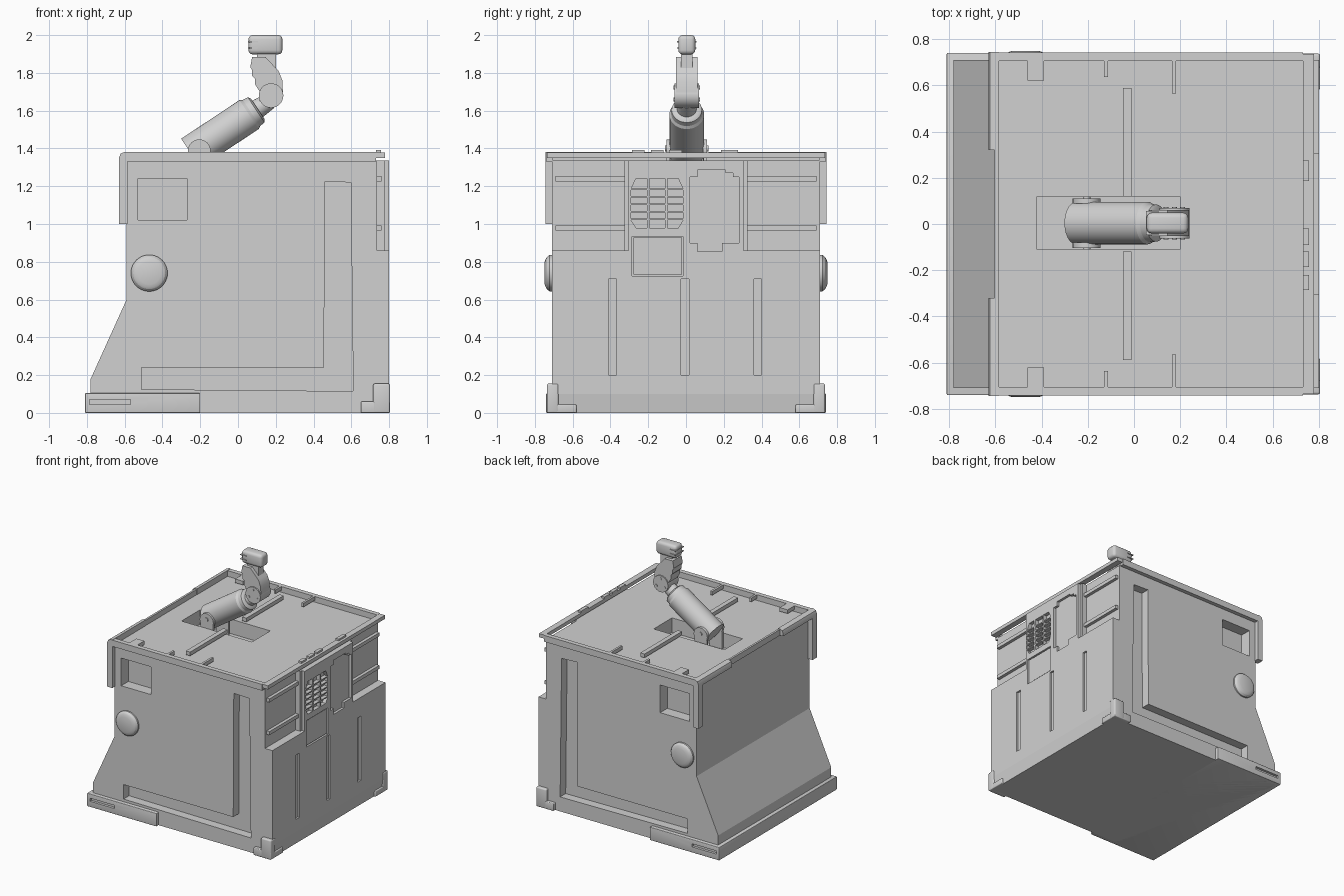
import bpy, bmesh, math
from mathutils import Vector

if "Cube" in bpy.data.objects:
    bpy.data.objects.remove(bpy.data.objects["Cube"])

grey = bpy.data.materials.new("light_grey")
grey.diffuse_color = (0.64, 0.64, 0.64, 1)
grey.use_nodes = True
grey.node_tree.nodes["Principled BSDF"].inputs["Base Color"].default_value = grey.diffuse_color


def add_box(bm, x0, x1, y0, y1, z0, z1, bevel=0):
    """Box from its limits; limits may come in any order."""
    lo = Vector((min(x0, x1), min(y0, y1), min(z0, z1)))
    hi = Vector((max(x0, x1), max(y0, y1), max(z0, z1)))
    vs = bmesh.ops.create_cube(bm, size=1)["verts"]
    for v in vs:
        v.co = Vector([lo[i] if v.co[i] < 0 else hi[i] for i in range(3)])
    if bevel:
        es = list({e for v in vs for e in v.link_edges})
        bmesh.ops.bevel(bm, geom=es, offset=bevel, segments=3, profile=0.5, affect='EDGES')


def add_prism(bm, pts, a, b, axis='Y'):
    """Extrude a profile: axis Y takes (x, z) points, axis X takes (y, z) points."""
    place = (lambda p, t: (p[0], t, p[1])) if axis == 'Y' else (lambda p, t: (t, p[0], p[1]))
    lo = [bm.verts.new(place(p, a)) for p in pts]
    hi = [bm.verts.new(place(p, b)) for p in pts]
    bm.faces.new(lo)
    bm.faces.new(hi[::-1])
    n = len(pts)
    for i in range(n):
        j = (i + 1) % n
        bm.faces.new((lo[i], hi[i], hi[j], lo[j]))


def add_cyl(bm, p, q, r1, r2=None, seg=32):
    p, q = Vector(p), Vector(q)
    d = q - p
    m = d.to_track_quat('Z', 'Y').to_matrix().to_4x4()
    m.translation = (p + q) / 2
    bmesh.ops.create_cone(bm, cap_ends=True, segments=seg, radius1=r1,
                          radius2=r1 if r2 is None else r2, depth=d.length, matrix=m)


def finish(name, bm, smooth=True):
    bmesh.ops.recalc_face_normals(bm, faces=bm.faces[:])
    me = bpy.data.meshes.new(name)
    bm.to_mesh(me)
    bm.free()
    me.materials.append(grey)
    ob = bpy.data.objects.new(name, me)
    bpy.context.collection.objects.link(ob)
    bpy.ops.object.select_all(action='DESELECT')
    ob.select_set(True)
    bpy.context.view_layer.objects.active = ob
    if smooth:
        bpy.ops.object.shade_smooth_by_angle(angle=math.radians(35))
    return ob


def cut(ob, bm):
    """Subtract the cutter mesh from an object, then drop the cutter."""
    cutter = finish("cutter", bm, False)
    mod = ob.modifiers.new("cut", 'BOOLEAN')
    mod.operation, mod.solver, mod.object = 'DIFFERENCE', 'EXACT', cutter
    bpy.context.view_layer.objects.active = ob
    bpy.ops.object.modifier_apply(modifier=mod.name)
    bpy.data.objects.remove(cutter, do_unlink=True)


# Main body
bm = bmesh.new()
add_prism(bm, [(-.78, 0), (-.78, .18), (-.59, .60), (-.59, 1.335), (.80, 1.335),
               (.80, .10), (.788, 0)], -.71, .71)
body = finish("body", bm, False)

# Body recesses: side windows, L grooves, shoulder steps, arm pit, end panels
c = bmesh.new()
L = [(-.51, .125), (.61, .115), (.597, 1.22), (.46, 1.225), (.455, .24), (-.51, .24)]
for s in (-1, 1):
    add_box(c, -.53, -.27, s * .62, s * .8, 1.02, 1.24)
    add_prism(c, L, s * .64, s * .8)
    add_box(c, .735, .9, s * .305, s * .8, .86, 1.4)
add_box(c, -.42, .20, -.11, .12, 1.22, 1.5)
for y in (-.39, -.005, .38):
    add_box(c, .785, .9, y - .021, y + .021, .20, .71)
add_box(c, .785, .9, -.285, -.015, .725, .935)
add_prism(c, [(.02, .9), (.06, .9), (.06, .855), (.19, .855), (.19, .9), (.28, .9), (.28, 1.25),
              (.25, 1.25), (.25, 1.27), (.21, 1.27), (.21, 1.285), (.06, 1.285), (.06, 1.25),
              (.02, 1.25)], .78, .9, 'X')
rows = [(.98, 1.02), (1.028, 1.06), (1.068, 1.1), (1.108, 1.14), (1.148, 1.18), (1.188, 1.24)]
for r, (z0, z1) in enumerate(rows):
    for col in range(3):
        y0 = -.29 + col * .0955
        y1 = y0 + .083
        a, b = (.025 if col == 0 else 0), (.025 if col == 2 else 0)
        lo, hi = r == 0, r == 5
        add_prism(c, [(y0 + a * lo, z0), (y1 - b * lo, z0), (y1 - b * hi, z1), (y0 + a * hi, z1)],
                  .77, .9, 'X')
cut(body, c)

# Small inner plate in the lower end recess
bm = bmesh.new()
add_box(bm, .76, .793, -.278, -.022, .732, .928)
finish("hatch_plate", bm)

# Roof slab with recessed panels, pit opening and sloped end
bm = bmesh.new()
add_box(bm, -.60, .80, -.735, .735, 1.33, 1.37)
roof = finish("roof", bm, False)
c = bmesh.new()
add_box(c, -.42, .20, -.11, .12, 1.2, 1.5)
add_box(c, .32, .665, .02, .625, 1.358, 1.5)
add_box(c, .32, .665, -.61, -.01, 1.358, 1.5)
add_prism(c, [(.775, 1.42), (.775, 1.372), (.805, 1.332), (.83, 1.42)], -.305, .305)
for s in (-1, 1):
    add_box(c, .782, .9, s * .305, s * .8, 1.3, 1.5)
cut(roof, c)

# Raised roof rim, ribs and clips
bm = bmesh.new()
for s in (-1, 1):
    add_box(bm, -.60, .73, s * .705, s * .742, 1.33, 1.38)
    for x0, x1, y in ((-.46, -.39, .62), (-.13, -.113, .635), (.165, .182, .565)):
        add_box(bm, x0, x1, s * y, s * .72, 1.35, 1.38)
    add_box(bm, -.047, -.01, s * .118, s * .588, 1.35, 1.38)
add_box(bm, -.603, -.587, -.742, .742, 1.33, 1.378)
add_box(bm, .73, .778, -.735, .735, 1.35, 1.379)
finish("roof_rim", bm)
bm = bmesh.new()
for y0, y1 in ((-.285, -.22), (-.185, -.12), (-.09, -.02), (.185, .275)):
    add_box(bm, .73, .758, y0, y1, 1.36, 1.393)
finish("roof_clips", bm)

# Corner guards at the sloped end
guard = [(-.63, 1.35), (-.622, 1.372), (-.60, 1.382), (-.585, 1.382)]
bm = bmesh.new()
for s in (-1, 1):
    add_prism(bm, [(-.585, 1.0), (-.63, 1.0)] + guard, s * .69, s * .744)
    add_prism(bm, [(-.585, 1.33), (-.63, 1.33)] + guard, s * .32, s * .69)
finish("corner_guards", bm)

# Rails and posts in the shoulder steps
bm = bmesh.new()
for s in (-1, 1):
    add_box(bm, .72, .775, s * .30, s * .325, .86, 1.335)
    for z in (.965, 1.225):
        add_box(bm, .72, .76, s * .315, s * .69, z, z + .028)
finish("shoulder_rails", bm)

# Base skirt with slots
bm = bmesh.new()
add_box(bm, -.81, -.20, -.74, .74, 0, .104, .004)
skirt = finish("base_skirt", bm)
c = bmesh.new()
for s in (-1, 1):
    add_box(c, -.785, -.57, s * .72, s * .8, .045, .07)
cut(skirt, c)

# Corner boots
bm = bmesh.new()
for s in (-1, 1):
    add_box(bm, .715, .805, s * .675, s * .737, 0, .155, .01)
    add_box(bm, .65, .804, s * .69, s * .736, 0, .06, .006)
    add_box(bm, .72, .804, s * .58, s * .736, 0, .045, .006)
finish("corner_boots", bm)

# Round side knobs with a domed edge
bm = bmesh.new()
for s in (-1, 1):
    for y0, y1, r0, r1 in ((.69, .722, .097, .097), (.722, .736, .097, .085),
                           (.736, .744, .085, .072), (.744, .748, .072, .06)):
        add_cyl(bm, (-.47, s * y0, .74), (-.47, s * y1, .74), r0, r1, 40)
finish("side_knobs", bm)

# Arm mount: cheeks, pivot and pin
Y = .004
bm = bmesh.new()
for s in (-1, 1):
    add_box(bm, -.26, -.15, Y + s * .088, Y + s * .106, 1.21, 1.39)
    add_cyl(bm, (-.205, Y + s * .085, 1.388), (-.205, Y + s * .107, 1.388), .06)
    add_cyl(bm, (-.205, Y + s * .1, 1.40), (-.205, Y + s * .114, 1.40), .016, seg=16)
finish("arm_mount", bm)

# Lower arm barrel along its tilted axis
ang = math.radians(33.5)
base = Vector((-.25, Y, 1.375))
axis = Vector((math.cos(ang), 0, math.sin(ang)))
bm = bmesh.new()
for t0, t1, r0, r1 in ((0, .37, .092, .092), (.37, .385, .092, .083), (.385, .415, .083, .08),
                       (.415, .425, .08, .065), (.42, .50, .052, .044)):
    add_cyl(bm, base + axis * t0, base + axis * t1, r0, r1, 40)
finish("lower_arm", bm)

# Elbow joint with pins
bm = bmesh.new()
add_cyl(bm, (.175, Y - .066, 1.68), (.175, Y + .066, 1.68), .065)
for k in range(3):
    a = math.radians(90 + 120 * k)
    x, z = .175 + .042 * math.cos(a), 1.68 + .042 * math.sin(a)
    add_cyl(bm, (x, Y - .07, z), (x, Y + .07, z), .01, seg=12)
finish("elbow", bm)

# Upper arm with stepped back edge
bm = bmesh.new()
add_prism(bm, [(.125, 1.66), (.115, 1.70), (.09, 1.74), (.09, 1.77), (.075, 1.785), (.075, 1.815),
               (.065, 1.83), (.075, 1.885), (.145, 1.885), (.215, 1.81), (.235, 1.76),
               (.238, 1.69), (.18, 1.66)], Y - .056, Y + .056)
finish("upper_arm", bm)

# Head on a short neck, with vent slats at the back
bm = bmesh.new()
add_box(bm, .10, .20, Y - .03, Y + .03, 1.80, 1.92)
finish("neck", bm)
bm = bmesh.new()
add_box(bm, .055, .235, Y - .045, Y + .045, 1.898, 2.0, .022)
head = finish("head", bm)
bm = bmesh.new()
for z in (1.929, 1.962):
    add_box(bm, .052, .105, Y - .052, Y + .052, z, z + .006)
finish("head_vents", bm)
